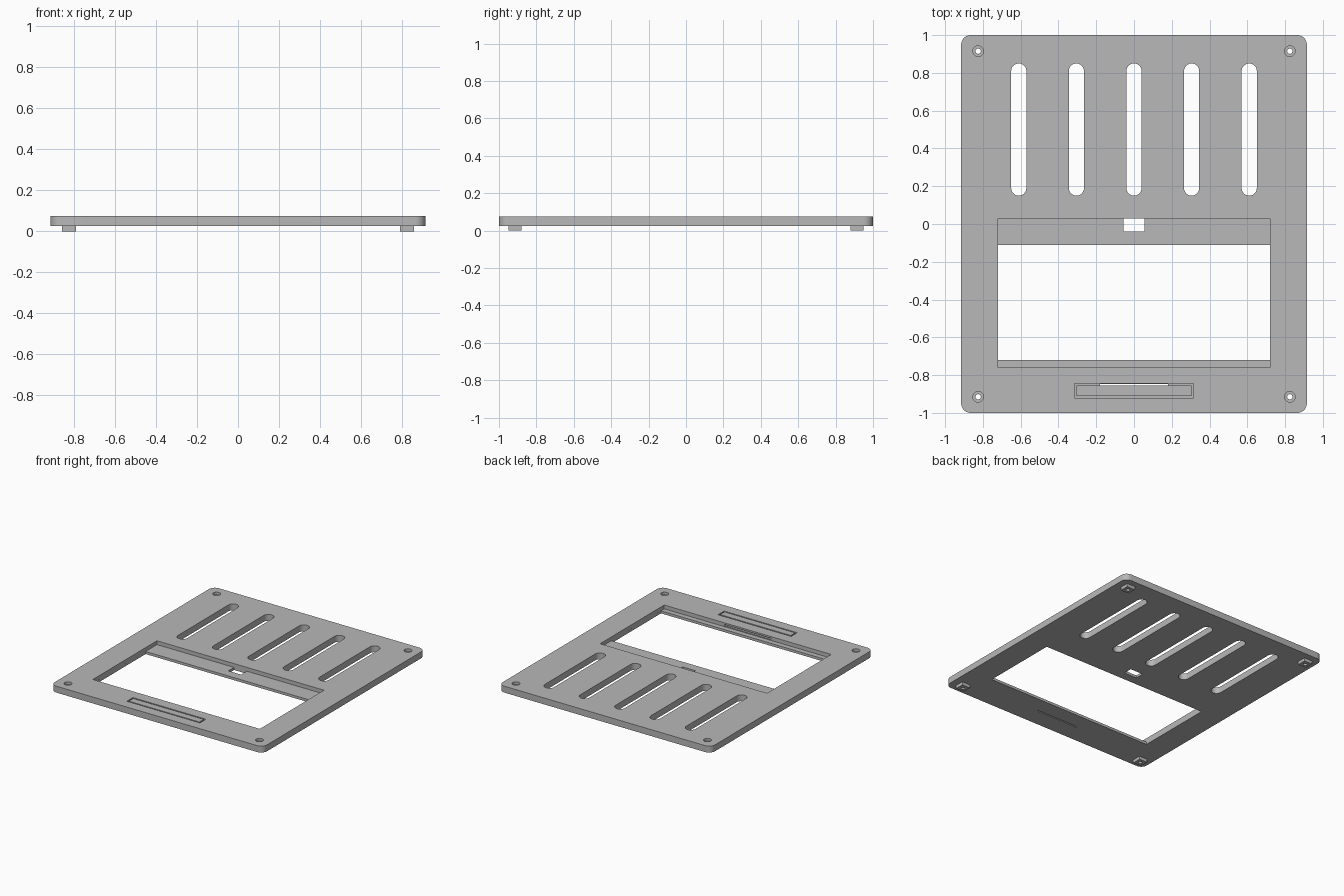
import bpy
import bmesh
import math

if "Cube" in bpy.data.objects:
    bpy.data.objects.remove(bpy.data.objects["Cube"], do_unlink=True)

grey = bpy.data.materials.new("plain grey")
grey.use_nodes = True
grey.diffuse_color = (0.48, 0.48, 0.48, 1)
grey.node_tree.nodes["Principled BSDF"].inputs["Base Color"].default_value = grey.diffuse_color

BOTTOM, TOP = 0.025, 0.075


def prism(name, x0, x1, y0, y1, z0, z1, radius=0, steps=8):
    """Upright block, with rounded vertical corners when a radius is given."""
    corners = [(x1, y1, -1, -1), (x0, y1, 1, -1), (x0, y0, 1, 1), (x1, y0, -1, 1)]
    points = []
    for i, (x, y, sx, sy) in enumerate(corners):
        if not radius:
            points.append((x, y))
            continue
        for k in range(steps + 1):
            a = math.pi / 2 * (i + k / steps)
            points.append((x + radius * (sx + math.cos(a)), y + radius * (sy + math.sin(a))))
    bm = bmesh.new()
    face = bm.faces.new([bm.verts.new((x, y, z0)) for x, y in points])
    grown = bmesh.ops.extrude_face_region(bm, geom=[face])
    top = [v for v in grown["geom"] if isinstance(v, bmesh.types.BMVert)]
    bmesh.ops.translate(bm, vec=(0, 0, z1 - z0), verts=top)
    bmesh.ops.remove_doubles(bm, verts=bm.verts, dist=1e-5)
    bmesh.ops.recalc_face_normals(bm, faces=bm.faces)
    mesh = bpy.data.meshes.new(name)
    bm.to_mesh(mesh)
    bm.free()
    mesh.materials.append(grey)
    obj = bpy.data.objects.new(name, mesh)
    bpy.context.collection.objects.link(obj)
    return obj


def activate(obj):
    bpy.ops.object.select_all(action="DESELECT")
    obj.select_set(True)
    bpy.context.view_layer.objects.active = obj


def cut(target, *dims, radius=0):
    """Subtract a block from the target."""
    cutter = prism("cutter", *dims, radius=radius)
    cutter.hide_render = True
    mod = target.modifiers.new("cut", "BOOLEAN")
    mod.operation = "DIFFERENCE"
    mod.solver = "EXACT"
    mod.object = cutter
    activate(target)
    bpy.ops.object.modifier_apply(modifier=mod.name)
    bpy.data.objects.remove(cutter, do_unlink=True)


def bore(target, x, y, r, z0, z1):
    cut(target, x - r, x + r, y - r, y + r, z0, z1, radius=r)


# Main plate
plate = prism("base_plate", -0.915, 0.915, -1, 1, BOTTOM, TOP, radius=0.05)

# Vent slots
for i in range(-2, 3):
    x = i * 0.305
    cut(plate, x - 0.04, x + 0.04, 0.15, 0.85, 0, 0.1, radius=0.0399)

# Display recess, window and cable notch
cut(plate, -0.72, 0.72, -0.76, 0.03, 0.045, 0.1)
cut(plate, -0.7199, 0.7199, -0.72, -0.11, 0, 0.1)
cut(plate, -0.055, 0.055, -0.04, 0.0299, 0, 0.1)

# Narrow front trench, its floor slit and the passage to the recess
cut(plate, -0.315, 0.315, -0.92, -0.845, 0.035, 0.1)
cut(plate, -0.18, 0.18, -0.856, -0.846, 0, 0.06)
cut(plate, -0.2, 0.2, -0.85, -0.75, 0.052, 0.062)

# Bar inside the trench
prism("trench_bar", -0.305, 0.305, -0.91, -0.856, 0.034, TOP)

# Corner feet with counterbored screw holes
for side, sx in (("right", -1), ("left", 1)):
    for end, sy in (("front", -1), ("back", 1)):
        x, y = sx * 0.825, sy * 0.915
        foot = prism(f"{end}_{side}_foot", x - 0.035, x + 0.035, y - 0.035, y + 0.035, 0, BOTTOM)
        bore(foot, x, y, 0.014, -0.05, 0.1)
        bore(plate, x, y, 0.014, 0, 0.1)
        bore(plate, x, y, 0.028, 0.055, 0.1)

# Smooth the rounded walls, keep the edges sharp
activate(plate)
bpy.ops.object.shade_smooth_by_angle(angle=math.radians(30))
